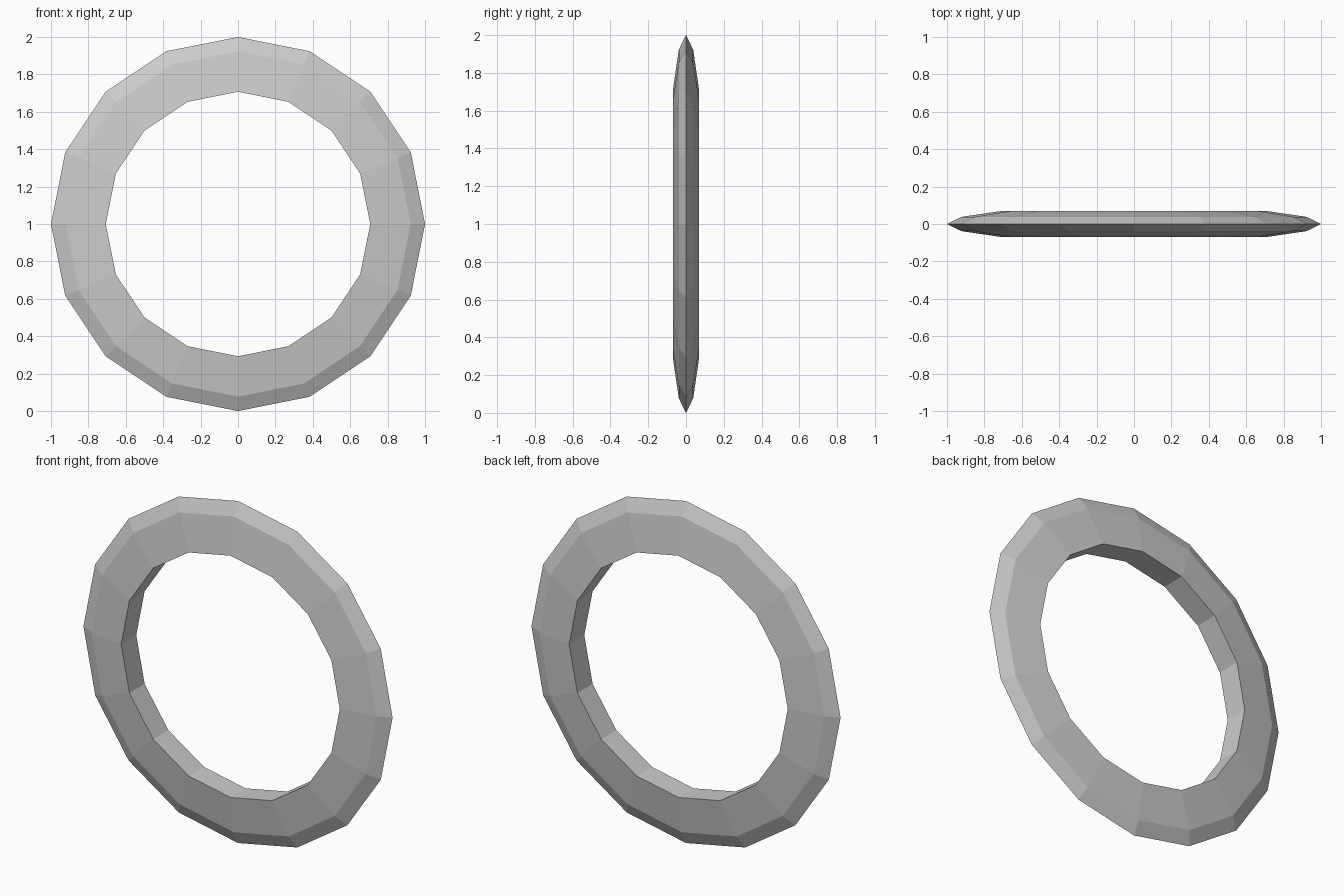
import bpy, bmesh, math

if "Cube" in bpy.data.objects:
    bpy.data.objects.remove(bpy.data.objects["Cube"])

SEGMENTS = 16
# Cross-section of the ring: (radius, y)
PROFILE = [(1.0, 0.0), (0.923, -0.038), (0.707, -0.07), (0.707, 0.07), (0.923, 0.038)]

# Revolve the cross-section around the y axis, centred at z = 1
bm = bmesh.new()
rings = []
for i in range(SEGMENTS):
    a = 2 * math.pi * i / SEGMENTS
    rings.append([bm.verts.new((r * math.cos(a), y, 1 + r * math.sin(a))) for r, y in PROFILE])

n = len(PROFILE)
for i in range(SEGMENTS):
    p, q = rings[i], rings[(i + 1) % SEGMENTS]
    for j in range(n):
        k = (j + 1) % n
        bm.faces.new((p[j], p[k], q[k], q[j]))
bmesh.ops.recalc_face_normals(bm, faces=bm.faces)

# Flat-shaded faceted ring
mesh = bpy.data.meshes.new("ring")
bm.to_mesh(mesh)
bm.free()
ring = bpy.data.objects.new("ring", mesh)
bpy.context.collection.objects.link(ring)
